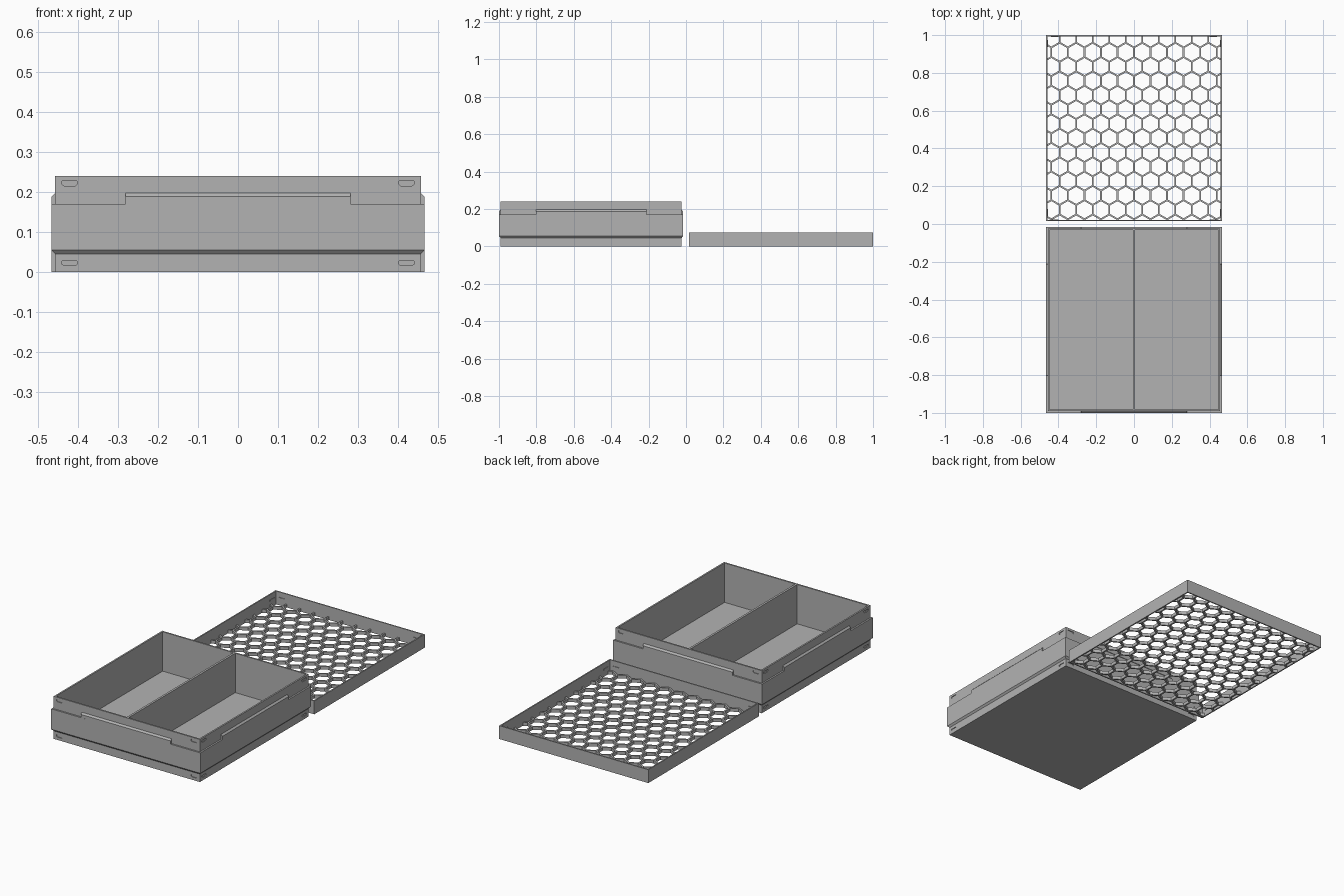
import bpy, bmesh, math
from mathutils import Vector

if "Cube" in bpy.data.objects:
    bpy.data.objects.remove(bpy.data.objects["Cube"])

HX, HY = 0.465, 0.4925        # outer half sizes shared by box and lid
BOX_Y, LID_Y = -0.5075, 0.5075
HEIGHT, LID_H = 0.24, 0.075
LIP = 0.009                   # inset of the lips from the outer face
WALL = 0.018                  # inset of the inner box wall
FLOOR = 0.018

grey = bpy.data.materials.new("plastic_grey")
grey.use_nodes = True
colour = (0.45, 0.45, 0.45, 1)
grey.diffuse_color = colour
grey.node_tree.nodes["Principled BSDF"].inputs["Base Color"].default_value = colour


def finish(bm, name, y):
    bmesh.ops.recalc_face_normals(bm, faces=bm.faces)
    mesh = bpy.data.meshes.new(name)
    bm.to_mesh(mesh)
    bm.free()
    mesh.materials.append(grey)
    obj = bpy.data.objects.new(name, mesh)
    obj.location.y = y
    bpy.context.collection.objects.link(obj)
    return obj


def loft(bm, profile, closed=False):
    """Rectangular rings from (inset, z) pairs, capped or joined in a loop."""
    rings = []
    for inset, z in profile:
        x, y = HX - inset, HY - inset
        rings.append([bm.verts.new((sx * x, sy * y, z))
                      for sx, sy in ((-1, -1), (1, -1), (1, 1), (-1, 1))])
    pairs = list(zip(rings, rings[1:]))
    if closed:
        pairs.append((rings[-1], rings[0]))
    else:
        bm.faces.new(rings[0])
        bm.faces.new(rings[-1])
    for a, b in pairs:
        for i in range(4):
            j = (i + 1) % 4
            bm.faces.new((a[i], a[j], b[j], b[i]))


def prism(bm, start, end):
    a = [bm.verts.new(p) for p in start]
    b = [bm.verts.new(p) for p in end]
    bm.faces.new(a)
    bm.faces.new(b)
    for i in range(len(a)):
        j = (i + 1) % len(a)
        bm.faces.new((a[i], a[j], b[j], b[i]))


def on_side(side, u, w, z):
    """u runs along a side, w is the inset from its outer face."""
    axis, sign = side
    return (u, sign * (HY - w), z) if axis == "y" else (sign * (HX - w), u, z)


SIDES = [(axis, sign) for axis in "xy" for sign in (-1, 1)]


def slots(bm, z_mid, w_out, w_in):
    """Snap slots beside each corner, with sloped lower ends."""
    for side in SIDES:
        half = HX if side[0] == "y" else HY
        for s in (-1, 1):
            a, b = half - 0.064, half - 0.026
            outline = [(a, 0.006), (b, 0.006), (b, -0.002),
                       (b - 0.005, -0.006), (a + 0.005, -0.006), (a, -0.002)]
            prism(bm, [on_side(side, s * u, w_out, z_mid + z) for u, z in outline],
                  [on_side(side, s * u, w_in, z_mid + z) for u, z in outline])


# Box shell with stepped lips at top and bottom
bm = bmesh.new()
loft(bm, [(LIP, 0), (LIP, 0.045), (0, 0.055), (0, 0.17), (LIP, 0.17),
          (LIP, HEIGHT), (WALL, HEIGHT), (WALL, FLOOR)])
box = finish(bm, "box_shell", BOX_Y)

# Snap recesses cut into both lips
bm = bmesh.new()
for z in (0.022, 0.221):
    slots(bm, z, 0, LIP + 0.004)
cutter = finish(bm, "recess_cutter", BOX_Y)
cutter.hide_render = True
cut = box.modifiers.new("recesses", "BOOLEAN")
cut.object = cutter
cut.solver = "EXACT"
bpy.context.view_layer.objects.active = box
bpy.ops.object.modifier_apply(modifier=cut.name)
bpy.data.objects.remove(cutter)

# Raised chamfered grip in the middle of each side
bm = bmesh.new()
for side in SIDES:
    half = 0.28 if side[0] == "y" else 0.295
    section = [(0, 0.17), (0, 0.188), (LIP, 0.197), (LIP, 0.17)]
    prism(bm, [on_side(side, -half, w, z) for w, z in section],
          [on_side(side, half, w, z) for w, z in section])
finish(bm, "side_grips", BOX_Y)

# Central divider
bm = bmesh.new()
bmesh.ops.create_cube(bm, size=1)
for v in bm.verts:
    v.co = (v.co.x * 0.012, v.co.y * 2 * (HY - WALL),
            FLOOR + (v.co.z + 0.5) * (HEIGHT - FLOOR))
finish(bm, "divider", BOX_Y)

# Lid frame
RIM = 0.007
bm = bmesh.new()
loft(bm, [(0, 0), (0, LID_H), (RIM, LID_H), (RIM, 0)], closed=True)
finish(bm, "lid_frame", LID_Y)

# Snap bumps inside the lid frame
bm = bmesh.new()
slots(bm, 0.039, RIM, RIM + 0.003)
finish(bm, "lid_bumps", LID_Y)

# Honeycomb panel of the lid
PITCH, STRUT, DEPTH = 0.0875, 0.009, 0.018
ROW = PITCH * math.sqrt(3) / 2
bm = bmesh.new()
for row in range(15):
    for col in range(-7, 8):
        centre = Vector(((col + 0.5 * (row % 2)) * PITCH, HY - 0.015 - row * ROW, 0))
        rings = []
        for across, z in ((PITCH, 0), (PITCH - STRUT, 0),
                          (PITCH - STRUT, DEPTH), (PITCH, DEPTH)):
            r = across / math.sqrt(3)
            rings.append([bm.verts.new(centre + Vector((
                r * math.sin(k * math.pi / 3), r * math.cos(k * math.pi / 3), z)))
                for k in range(6)])
        for a, b in zip(rings, rings[1:]):
            for i in range(6):
                j = (i + 1) % 6
                bm.faces.new((a[i], a[j], b[j], b[i]))
bmesh.ops.remove_doubles(bm, verts=bm.verts, dist=0.0001)
for axis, sign in SIDES:
    normal = Vector((sign, 0, 0)) if axis == "x" else Vector((0, sign, 0))
    edge = (HX if axis == "x" else HY) - RIM / 2
    bmesh.ops.bisect_plane(bm, geom=bm.verts[:] + bm.edges[:] + bm.faces[:],
                           plane_co=normal * edge, plane_no=normal, clear_outer=True)
finish(bm, "lid_honeycomb", LID_Y)
